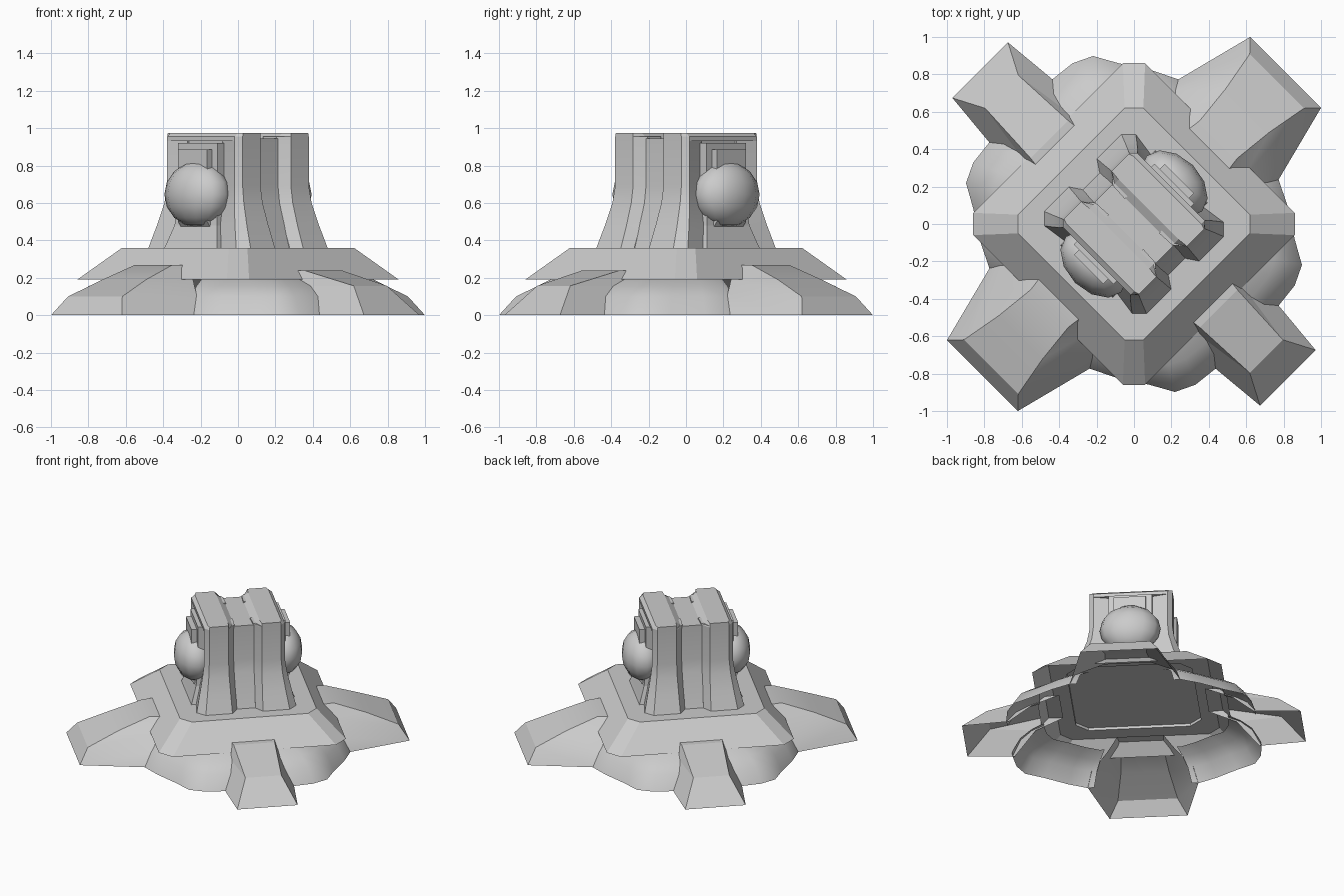
import bpy, bmesh, math
from mathutils import Matrix

cube = bpy.data.objects.get("Cube")
if cube:
    bpy.data.objects.remove(cube, do_unlink=True)

stone = bpy.data.materials.new("light_grey")
GREY = (0.6, 0.6, 0.6, 1)
stone.diffuse_color = GREY
stone.use_nodes = True
stone.node_tree.nodes["Principled BSDF"].inputs["Base Color"].default_value = GREY
TURN = Matrix.Rotation(math.radians(45), 4, 'Z')   # everything sits diagonally


def finish(name, bm, angle):
    bmesh.ops.recalc_face_normals(bm, faces=bm.faces)
    bm.transform(TURN)
    me = bpy.data.meshes.new(name)
    bm.to_mesh(me)
    bm.free()
    me.materials.append(stone)
    ob = bpy.data.objects.new(name, me)
    bpy.context.collection.objects.link(ob)
    if angle:
        bpy.ops.object.select_all(action='DESELECT')
        ob.select_set(True)
        bpy.context.view_layer.objects.active = ob
        bpy.ops.object.shade_smooth_by_angle(angle=math.radians(angle))


def loft(name, rings, closed=True, bottom=True, top=True, su=1, sv=1, angle=0):
    """Skin a stack of (z, [(u, v), ...]) sections; su and sv mirror it."""
    bm = bmesh.new()
    rows = [[bm.verts.new((u * su, v * sv, z)) for u, v in pts] for z, pts in rings]
    n = len(rows[0])
    for a, b in zip(rows, rows[1:]):
        for i in range(n if closed else n - 1):
            j = (i + 1) % n
            bm.faces.new((a[i], a[j], b[j], b[i]))
    if bottom:
        bm.faces.new(rows[0])
    if top:
        bm.faces.new(rows[-1])
    finish(name, bm, angle)


def rect(u, v, u0=None):
    u0 = -u if u0 is None else u0
    return [(u0, -v), (u, -v), (u, v), (u0, v)]


def octagon(a, b):
    return [(a, -b), (a, b), (b, a), (-b, a), (-a, b), (-a, -b), (-b, -a), (b, -a)]


SIDES = (("front", -1), ("back", 1))
CORNERS = [(su, sv) for su in (-1, 1) for sv in (-1, 1)]

# Sloped platform, hollow below with a stepped ceiling
loft("platform", [(0.31, octagon(0.43, 0.35)), (0.29, octagon(0.43, 0.35)),
                  (0.29, octagon(0.546, 0.47)), (0.19, octagon(0.65, 0.566)),
                  (0.36, octagon(0.474, 0.403))])

# Rounded skirt lobes, tucked just under the legs at both ends
lobe = [(0.71, 0.335), (0.714, 0.38), (0.65, 0.51), (0.55, 0.665),
        (0.48, 0.79), (0.375, 0.84), (0.24, 0.855), (0.18, 0.855)]
for i, (su, sv) in enumerate(CORNERS):
    loft(f"skirt_lobe_{i + 1}",
         [(z, [(u * s, v * s) for u, v in lobe])
          for z, s in ((0, 1), (0.1, 0.93), (0.155, 0.84), (0.19, 0.74))],
         closed=False, bottom=False, top=False, su=su, sv=sv, angle=40)


# Four legs, open below
def leg_ring(inner, tip):
    return [inner, tip, (tip[0], -tip[1]), (inner[0], -inner[1])]


for side, s in SIDES:
    loft(f"{side}_wide_leg", [(0, leg_ring((0.71, 0.38), (1.146, 0.268))),
                              (0.1, leg_ring((0.66, 0.35), (1.08, 0.205))),
                              (0.19, leg_ring((0.58, 0.24), (0.86, 0.165))),
                              (0.268, leg_ring((0.5, 0.16), (0.64, 0.142)))],
         closed=False, bottom=False, su=s, angle=30)
    rings = [(0, leg_ring((0.84, 0.24), (1.163, 0.21))),
             (0.157, leg_ring((0.69, 0.17), (1.0, 0.125))),
             (0.24, leg_ring((0.5, 0.16), (0.64, 0.142)))]
    # turned a quarter so it points across the wide legs
    loft(f"{side}_narrow_leg", [(z, [(v, u) for u, v in p]) for z, p in rings],
         closed=False, bottom=False, sv=s)

# Tower core with flared recessed faces
loft("tower_core", [(0.35, rect(0.26, 0.325)), (0.6, rect(0.24, 0.245)),
                    (0.69, rect(0.24, 0.232)), (0.945, rect(0.24, 0.232))], angle=30)


# Flared corner pillars with slanted inner walls
def pillar_ring(face, inner, outer, chamfer):
    return [(inner, face), (outer - chamfer, face), (outer, face - chamfer),
            (outer - 0.03, 0.13), (0.06, 0.13), (0.065, face - 0.06)]


pillar = [(0.35, pillar_ring(0.39, 0.106, 0.348, 0.055)),
          (0.48, pillar_ring(0.34, 0.11, 0.318, 0.045)),
          (0.6, pillar_ring(0.30, 0.114, 0.292, 0.036)),
          (0.69, pillar_ring(0.285, 0.115, 0.28, 0.03)),
          (0.955, pillar_ring(0.285, 0.115, 0.28, 0.03))]
for i, (su, sv) in enumerate(CORNERS):
    loft(f"corner_pillar_{i + 1}", pillar, su=su, sv=sv, angle=30)


# Roof ridges with slanted inner walls, stepped end columns and globes
def ridge_ring(floor, corner, outer):
    half = [(floor, 0.226), (0.115, 0.285), (corner, 0.285), (outer, 0.255)]
    return half + [(u, -v) for u, v in reversed(half)]


for side, s in SIDES:
    loft(f"{side}_roof_ridge", [(0.93, ridge_ring(0.065, 0.25, 0.28)),
                                (0.945, ridge_ring(0.065, 0.25, 0.28)),
                                (0.955, ridge_ring(0.08, 0.25, 0.28)),
                                (0.975, ridge_ring(0.11, 0.245, 0.255))], su=s)
    loft(f"{side}_end_panel", [(0.355, rect(0.36, 0.2, 0.2)), (0.385, rect(0.35, 0.19, 0.2)),
                               (0.48, rect(0.32, 0.16, 0.2)), (0.6, rect(0.305, 0.15, 0.2)),
                               (0.92, rect(0.305, 0.15, 0.2))], su=s)
    loft(f"{side}_globe_mount", [(0.47, rect(0.32, 0.11, 0.2)), (0.5, rect(0.343, 0.11, 0.2)),
                                 (0.885, rect(0.343, 0.11, 0.2))], su=s)
    bm = bmesh.new()
    bmesh.ops.create_uvsphere(bm, u_segments=12, v_segments=8, radius=1)
    bm.transform(Matrix.Translation((0.305 * s, 0, 0.645)) @ Matrix.Diagonal((0.14, 0.21, 0.175, 1)))
    finish(f"{side}_globe", bm, 60)
